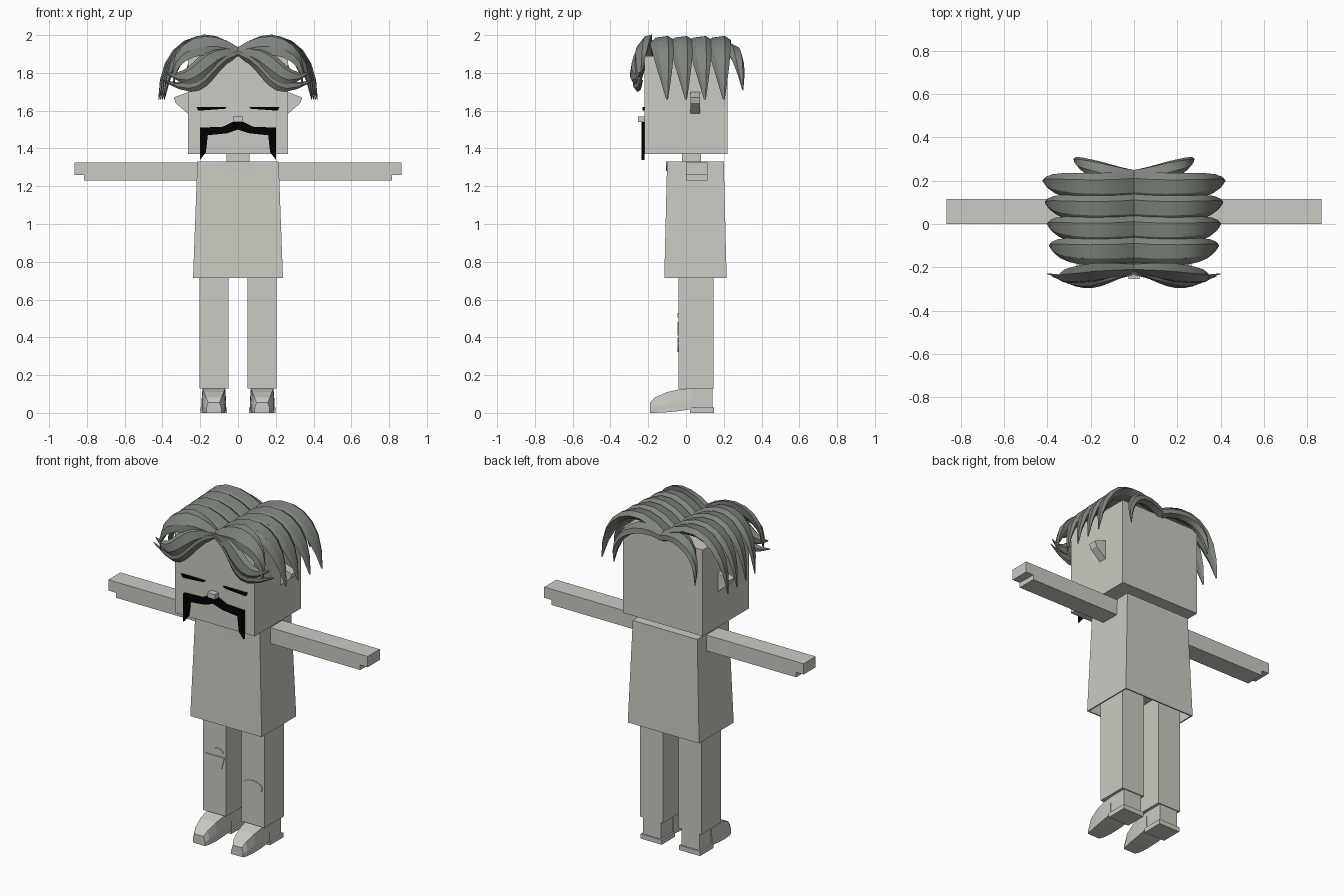
import bpy, bmesh
from math import sin, cos, pi, radians
from mathutils import Vector

default_cube = bpy.data.objects.get("Cube")
if default_cube:
    bpy.data.objects.remove(default_cube, do_unlink=True)


def material(name, red, green, blue):
    colour = (red, green, blue, 1)
    result = bpy.data.materials.new(name)
    result.use_nodes = True
    result.diffuse_color = colour
    shader = result.node_tree.nodes["Principled BSDF"]
    shader.inputs["Base Color"].default_value = colour
    return result


STONE = material("pale grey", 0.6, 0.59, 0.54)
HAIR = material("hair grey", 0.21, 0.23, 0.2)
BLACK = material("black", 0, 0, 0)


def loft(name, rings, colour=STONE, side=1, smooth=False):
    """Skin a row of equal rings and cap both ends; side -1 mirrors in x."""
    bm = bmesh.new()
    rows = [[bm.verts.new((x * side, y, z)) for x, y, z in ring] for ring in rings]
    for row, following in zip(rows, rows[1:]):
        for i in range(len(row)):
            bm.faces.new((row[i - 1], row[i], following[i], following[i - 1]))
    bm.faces.new(rows[0])
    bm.faces.new(rows[-1])
    bmesh.ops.recalc_face_normals(bm, faces=bm.faces)
    mesh = bpy.data.meshes.new(name)
    bm.to_mesh(mesh)
    bm.free()
    mesh.materials.append(colour)
    part = bpy.data.objects.new(name, mesh)
    bpy.context.collection.objects.link(part)
    if smooth:
        bpy.ops.object.select_all(action='DESELECT')
        part.select_set(True)
        bpy.context.view_layer.objects.active = part
        bpy.ops.object.shade_smooth_by_angle(angle=radians(30))


def rectangle(x, y, z, half_width, half_depth):
    """Level ring about a centre point."""
    return [(x + half_width * across, y + half_depth * along, z)
            for across, along in ((-1, -1), (1, -1), (1, 1), (-1, 1))]


def box(name, x, y, bottom, top, half_width, half_depth, side=1):
    loft(name, [rectangle(x, y, z, half_width, half_depth) for z in (bottom, top)], side=side)


def slab(name, outline, front, back, colour=STONE, side=1):
    """Outline in x and z, carried from front to back."""
    loft(name, [[(x, y, z) for x, z in outline] for y in (front, back)], colour, side)


def arc(x, z, half_width, half_height, start, end, steps=12):
    """Points along an ellipse, with the angles in half turns."""
    angles = [pi * (start + (end - start) * i / steps) for i in range(steps)]
    return [(x + half_width * cos(a), z + half_height * sin(a)) for a in angles]


def lock(name, controls, width, across, side, root=1, thickness=0.03):
    """Tapering strand of hair along a cubic curve with four control points."""
    a, b, c, d = map(Vector, controls)
    across = Vector(across).normalized()
    rings = []
    steps = 8
    for i in range(steps + 1):
        t = i / steps
        s = 1 - t
        centre = a * s**3 + b * (3 * s * s * t) + c * (3 * s * t * t) + d * t**3
        tangent = ((b - a) * s * s + (c - b) * (2 * s * t) + (d - c) * t * t).normalized()
        outward = tangent.cross(across).normalized()
        taper = max(0.08, 1 - t**4)
        reach = width / 2 * taper * (root + (1 - root) * min(1, 3 * t))
        # The six-sided section leans, so neighbours overlap like shingles
        rings.append([centre + across * (reach * cos(angle))
                      + outward * (thickness * taper * sin(angle + 0.3))
                      for angle in (pi * corner / 3 for corner in range(6))])
    loft(name, rings, HAIR, side, smooth=True)


FACE = -0.22
SHIN = -0.04

# Head, neck and nose
box("head", 0, 0, 1.37, 1.89, 0.265, -FACE)
box("neck", 0, 0.03, 1.3, 1.4, 0.06, 0.05)
box("nose", 0, FACE, 1.54, 1.57, 0.025, 0.035)

# Tunic flaring to a hem, hollow underneath
loft("tunic", [rectangle(0, 0.05, z, width, depth) for z, width, depth in (
    (1.33, 0.215, 0.15), (0.715, 0.238, 0.165), (0.715, 0.23, 0.157), (0.8, 0.225, 0.155))])
slab("neckline", arc(0, 1.33, 0.085, 0.05, 1, 2) + [(0.085, 1.33)], -0.105, -0.098)

for prefix, side in (("left_", 1), ("right_", -1)):
    # Drooping moustache half and closed eye
    slab(prefix + "moustache", [(0, 1.54), (0.03, 1.54), (0.08, 1.515), (0.2, 1.51),
                                (0.2, 1.34), (0.17, 1.38), (0.16, 1.47), (0.06, 1.48), (0, 1.5)],
         FACE - 0.016, FACE, BLACK, side)
    slab(prefix + "closed_eye", [(0.06, 1.62), (0.22, 1.62), (0.21, 1.6), (0.07, 1.61)],
         FACE - 0.009, FACE, BLACK, side)

    # Ear wedge
    slab(prefix + "ear", [(0.26, 1.7), (0.34, 1.67), (0.33, 1.64), (0.26, 1.58)],
         0.025, 0.075, side=side)

    # Arm ending in a stepped hand
    slab(prefix + "arm", [(0.2, 1.325), (0.865, 1.325), (0.865, 1.26),
                          (0.815, 1.26), (0.815, 1.23), (0.2, 1.23)], 0, 0.115, side=side)

    # Leg, with a shoe that rises and widens from toe to ankle
    foot = 0.128
    box(prefix + "leg", foot, 0.053, 0.13, 0.81, 0.077, 0.093, side)
    sections = []
    for t in (0, 0.12, 0.4, 0.7, 1):
        rise = sin(t * pi / 2)**0.6
        y = -0.19 + t * 0.22
        floor = 0.02 * t * t
        top = 0.055 + rise * 0.075
        middle = floor + (top - floor) * 0.4
        sole = 0.04 + rise * 0.025
        upper = 0.03 + rise * 0.03
        sections.append([(foot + x, y, z) for x, z in (
            (-sole, floor), (sole, floor), (sole, middle),
            (upper, top), (-upper, top), (-sole, middle))])
    loft(prefix + "shoe", sections, side=side)
    box(prefix + "heel", foot, 0.08, 0, 0.135, 0.06, 0.06, side)
    box(prefix + "heel_sole", foot, 0.085, 0, 0.028, 0.07, 0.064, side)

    # Four side locks, laid in a row from front to back
    for i in range(4):
        y = -0.12 + i * 0.1
        tip = 0.39 + 0.01 * i
        lock(f"{prefix}side_lock_{i}",
             [(0, y, 1.9), (0.2, y - 0.02, 2.05), (tip - 0.03, y, 1.95), (tip, y + 0.02, 1.66)],
             0.13, (0, 1, 0), side)

    # Fringe: a high lobe, then two locks sweeping off the brow
    lock(prefix + "fringe_upper",
         [(0, -0.2, 1.9), (0.15, FACE, 2), (0.36, -0.24, 1.95), (0.34, -0.25, 1.74)],
         0.14, (0, 0.7, 0.7), side, root=0.4)
    lock(prefix + "fringe_middle",
         [(0, -0.2, 1.9), (0.2, -0.27, 1.93), (0.2, -0.3, 1.7), (0.38, -0.24, 1.8)],
         0.12, (0.3, 0.3, 0.9), side, root=0.3)
    lock(prefix + "fringe_lower",
         [(0, -0.21, 1.9), (0.2, -0.26, 1.85), (0.15, -0.28, 1.65), (0.4, -0.23, 1.76)],
         0.09, (0.3, 0.3, 0.9), side, root=0.3)

    # Back lock hanging over the rear corner
    lock(prefix + "back_lock",
         [(0, 0.22, 1.9), (0.15, 0.23, 1.98), (0.28, 0.28, 1.9), (0.27, 0.3, 1.71)],
         0.1, (0, 0.8, -0.6), side, root=0.6)

# Torn knee patches
slab("left_knee_patch", arc(foot, 0.36, 0.065, 0.037, 0, 2), SHIN - 0.004, SHIN)
slab("right_knee_patch", [(-0.19, 0.48), (-0.06, 0.48), (-0.08, 0.41), (-0.18, 0.41)],
     SHIN - 0.004, SHIN)
slab("right_knee_tear", arc(-0.105, 0.505, 0.035, 0.025, 0, 1), SHIN - 0.004, SHIN)
